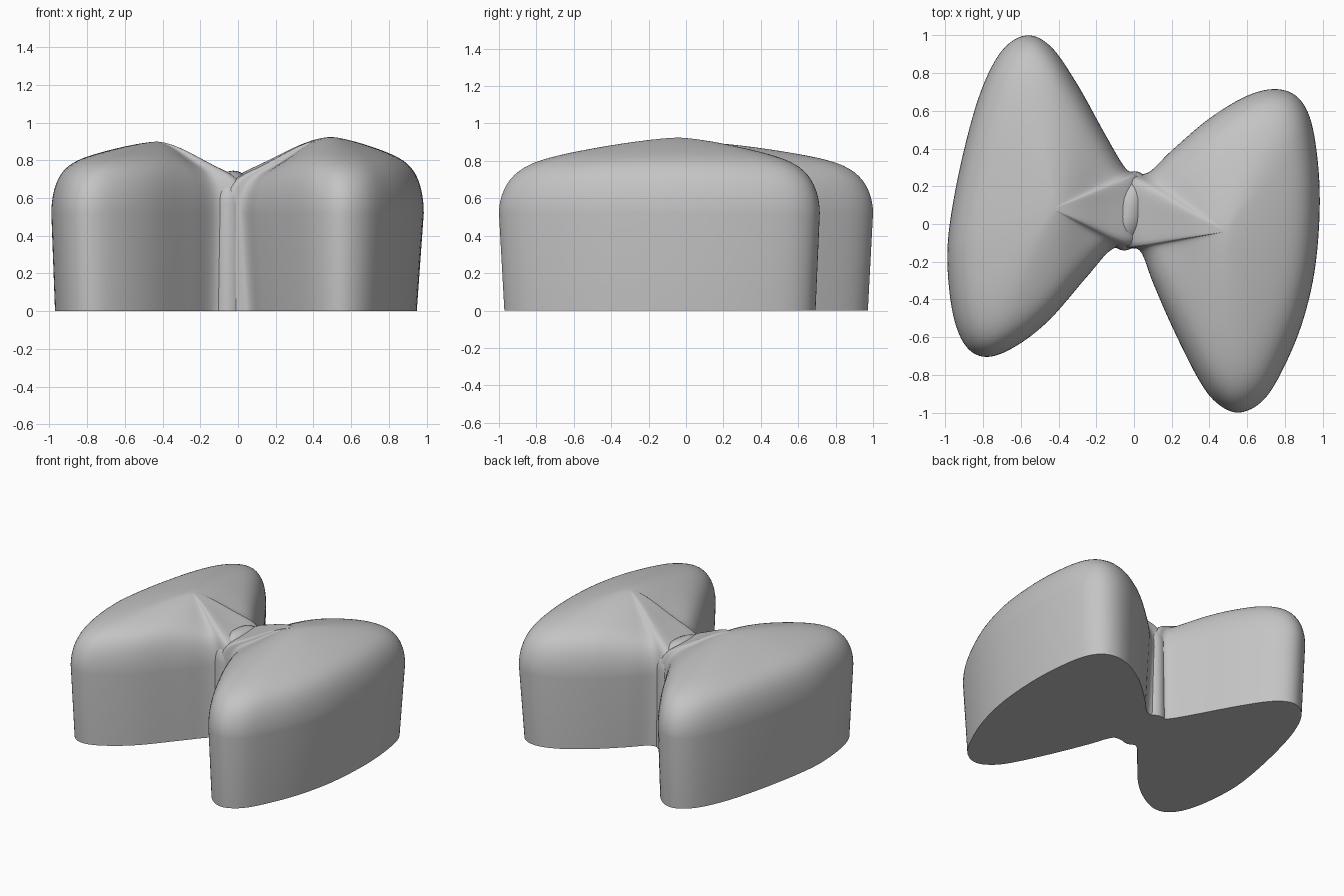
import bpy, bmesh, math
from mathutils import Vector

cube = bpy.data.objects.get("Cube")
if cube:
    bpy.data.objects.remove(cube, do_unlink=True)

grey = bpy.data.materials.new("plain grey")
grey.use_nodes = True
colour = (0.55, 0.55, 0.55, 1)
grey.diffuse_color = colour
grey.node_tree.nodes["Principled BSDF"].inputs["Base Color"].default_value = colour


def closed_spline(points, steps=6):
    """Smooth closed outline through the points."""
    pts = [Vector(p) for p in points]
    n, out = len(pts), []
    for i in range(n):
        a, b, c, d = (pts[(i + k) % n] for k in (-1, 0, 1, 2))
        for j in range(steps):
            t = j / steps
            out.append(0.5 * (2 * b + (c - a) * t + (2 * a - 5 * b + 4 * c - d) * t ** 2
                              + (3 * b - a - 3 * c + d) * t ** 3))
    return out


def loft(name, rings, tip=None):
    """Skin a stack of rings, capped at both ends."""
    bm = bmesh.new()
    loops = [[bm.verts.new(p) for p in ring] for ring in rings]
    n = len(loops[0])
    for low, high in zip(loops, loops[1:]):
        for i in range(n):
            j = (i + 1) % n
            bm.faces.new((low[i], low[j], high[j], high[i]))
    bm.faces.new(loops[0])
    if tip is None:
        bm.faces.new(loops[-1])
    else:
        peak = bm.verts.new(tip)
        for i in range(n):
            bm.faces.new((loops[-1][i], loops[-1][(i + 1) % n], peak))
    bmesh.ops.recalc_face_normals(bm, faces=bm.faces)
    mesh = bpy.data.meshes.new(name)
    bm.to_mesh(mesh)
    bm.free()
    mesh.materials.append(grey)
    obj = bpy.data.objects.new(name, mesh)
    bpy.context.collection.objects.link(obj)
    bpy.ops.object.select_all(action='DESELECT')
    obj.select_set(True)
    bpy.context.view_layer.objects.active = obj
    bpy.ops.object.shade_smooth_by_angle(angle=math.radians(50))
    return obj


def wing(name, points, centre, top, taper, wall=0.52, count=24):
    """Leaning wall under a dome that falls from its peak to a round shoulder."""
    outline, centre = closed_spline(points), Vector(centre)
    side = math.copysign(1, centre.x)

    def ring(s, height):
        verts = []
        for p in outline:
            d = p - centre
            inward = max(0, -d.x * side / d.length) ** 2
            verts.append((centre.x + d.x * s, centre.y + d.y * s, height(s, inward)))
        return verts

    def dome(s, inward):
        shoulder = (0.24 - 0.04 * inward) * math.sqrt(1 - s ** 10)
        convex = 1 - s ** 1.4
        valley = (1 + math.cos(math.pi * s)) / 2
        crown = convex + (valley - convex) * inward
        rise = top - wall - 0.24 + 0.04 * inward * (1 - s)
        return wall + shoulder + rise * crown

    base = [(centre.x + (p.x - centre.x) * taper[0],
             centre.y + (p.y - centre.y) * taper[1], 0) for p in outline]
    rings = [base] + [ring(1 - (k / count) ** 2, dome) for k in range(count)]
    return loft(name, rings, (centre.x, centre.y, top))


# Two wings of the bow
wing("left_wing", [
    (-.08, .24), (.07, .27), (.2, .39), (.4, .56), (.6, .68), (.76, .715), (.88, .66),
    (.95, .5), (.985, .17), (.965, -.2), (.9, -.5), (.8, -.75), (.69, -.93), (.56, -1),
    (.44, -.95), (.34, -.82), (.2, -.54), (.1, -.31), (.03, -.14), (-.08, -.1)],
    (.49, -.04), .925, (.925, .97))
wing("right_wing", [
    (.05, -.1), (-.11, -.13), (-.25, -.28), (-.45, -.51), (-.63, -.65), (-.78, -.705),
    (-.89, -.65), (-.96, -.48), (-.99, -.2), (-.97, .05), (-.9, .4), (-.81, .71),
    (-.7, .92), (-.57, 1), (-.44, .94), (-.3, .74), (-.15, .47), (-.04, .29), (.05, .24)],
    (-.43, .08), .90, (.965, .97))


# Slightly skewed arched knot, bulging in the middle
def arch(t, half=0.21, height=0.745, middle=0.07):
    shrink = 0.035 * t * t
    w, h = half - shrink, height - shrink
    r = w * 0.85
    section = [(-w, 0)]
    section += [(-w + r - r * math.cos(a), h - r + r * math.sin(a))
                for a in (math.pi / 2 * k / 8 for k in range(9))]
    section += [(-y, z) for y, z in reversed(section)]
    return [(-0.025 + 0.07 * t + 0.13 * y, middle + y, z) for y, z in section]


loft("knot", [arch(k / 6) for k in range(-6, 7)])
